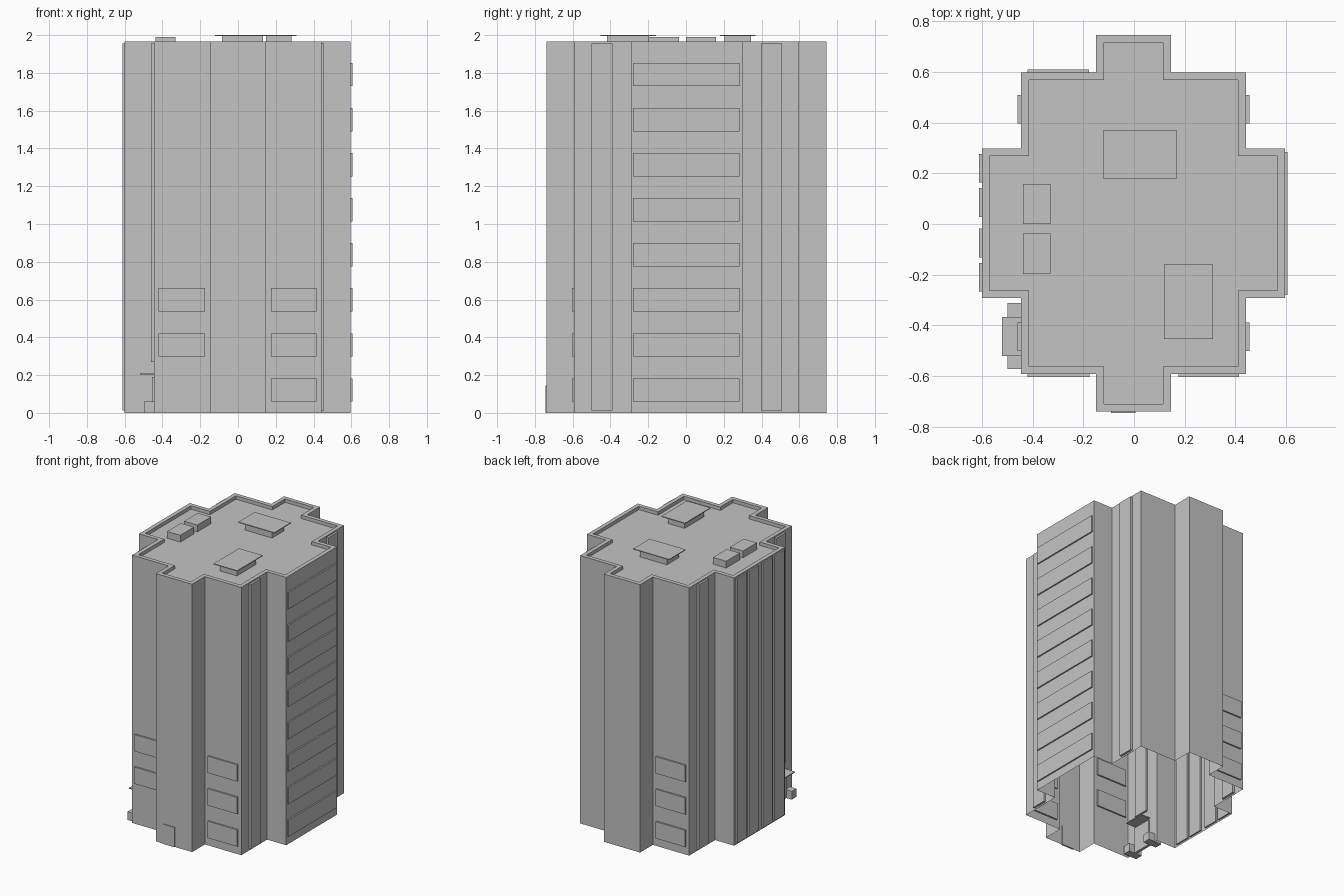
import bpy
import bmesh

if "Cube" in bpy.data.objects:
    bpy.data.objects.remove(bpy.data.objects["Cube"], do_unlink=True)

grey = bpy.data.materials.new("concrete_grey")
grey.use_nodes = True
colour = (0.55, 0.55, 0.55, 1)
grey.diffuse_color = colour
grey.node_tree.nodes["Principled BSDF"].inputs["Base Color"].default_value = colour

CX, CY = -0.002, 0.003          # plan centre of the tower
BAY_X, BAY_Y = 0.147, 0.742     # front and back bays
BODY_X, BODY_Y = 0.443, 0.595   # main body
WING_X, WING_Y = 0.598, 0.295   # side wings
TOP, FLOOR = 1.965, 1.94


def add_object(name, bm):
    mesh = bpy.data.meshes.new(name)
    bm.to_mesh(mesh)
    bm.free()
    mesh.materials.append(grey)
    obj = bpy.data.objects.new(name, mesh)
    bpy.context.collection.objects.link(obj)
    return obj


def box(name, x, y, z):
    """Box from (low, high) pairs on each axis."""
    bm = bmesh.new()
    bmesh.ops.create_cube(bm, size=1)
    for v in bm.verts:
        v.co = [(lo + hi) / 2 + c * (hi - lo)
                for c, (lo, hi) in zip(v.co, (x, y, z))]
    return add_object(name, bm)


def around(centre, half):
    return centre - half, centre + half


def outline(inset):
    """Stepped plan, counter-clockwise, with every wall moved in by inset."""
    quarter = [(WING_X, WING_Y), (BODY_X, WING_Y), (BODY_X, BODY_Y),
               (BAY_X, BODY_Y), (BAY_X, BAY_Y)]
    points = []
    for sx, sy in ((1, 1), (-1, 1), (-1, -1), (1, -1)):
        part = quarter if sx == sy else quarter[::-1]
        points += [(CX + sx * (x - inset), CY + sy * (y - inset)) for x, y in part]
    return points


# Tower shell: open below, with a parapet around a sunken roof
bm = bmesh.new()
loops = []
for inset, z in ((0, 0), (0, TOP), (0.03, TOP), (0.03, FLOOR)):
    loops.append([bm.verts.new((x, y, z)) for x, y in outline(inset)])
for low, high in zip(loops, loops[1:]):
    for i in range(len(low)):
        j = (i + 1) % len(low)
        bm.faces.new((low[i], low[j], high[j], high[i]))
bm.faces.new(loops[-1])
add_object("tower_shell", bm)


def row(i):
    """Height range of the window band on storey i."""
    return 0.06 + i * 0.2385, 0.183 + i * 0.2385


# Long window bands on the left wing
for i in range(8):
    box("wing_window", around(CX + WING_X, 0.01), (-0.28, 0.283), row(i))

# Window panels on the front and back of the body
for name, x, wall, storeys in (
        ("front_left_window", (0.175, 0.415), CY - BODY_Y, (0, 1, 2)),
        ("front_right_window", (-0.42, -0.175), CY - BODY_Y, (1, 2)),
        ("back_window", (-0.42, -0.178), CY + BODY_Y, (0, 1, 2))):
    for i in storeys:
        box(name, x, around(wall, 0.011), row(i))

# Full-height strips on the body sides; one stops above the side entrance
for side in (-1, 1):
    for y in (-0.445, 0.452):
        bottom = 0.27 if side < 0 and y < 0 else 0.012
        box("body_strip", around(CX + side * BODY_X, 0.015), around(y, 0.056),
            (bottom, 1.955))

# Four strips on the right wing
for y in (-0.21, -0.075, 0.085, 0.22):
    box("wing_strip", around(CX - WING_X, 0.011), around(y, 0.057), (0.012, 1.955))

# Front door
box("front_door", (-0.09, 0.005), around(CY - BAY_Y, 0.006), (0, 0.145))

# Side entrance: door, canopy and two planters
wall = CX - BODY_X
box("side_door", around(wall, 0.01), (-0.52, -0.37), (0, 0.19))
box("side_canopy", around(wall, 0.075), (-0.52, -0.367), (0.203, 0.21))
for y in (-0.543, -0.34):
    box("side_planter", around(wall, 0.053), around(y, 0.028), (0, 0.06))

# Roof units
for y in ((-0.198, -0.038), (0, 0.158)):
    box("roof_unit", (-0.437, -0.33), y, (FLOOR, 1.99))

# Roof houses with thin overhanging slabs
for x, y, over_x, over_y in (((-0.085, 0.133), (0.205, 0.343), 0.037, 0.026),
                             ((0.147, 0.283), (-0.417, -0.195), 0.028, 0.036)):
    box("roof_house", x, y, (FLOOR, 1.994))
    box("roof_slab", (x[0] - over_x, x[1] + over_x),
        (y[0] - over_y, y[1] + over_y), (1.994, 2))
